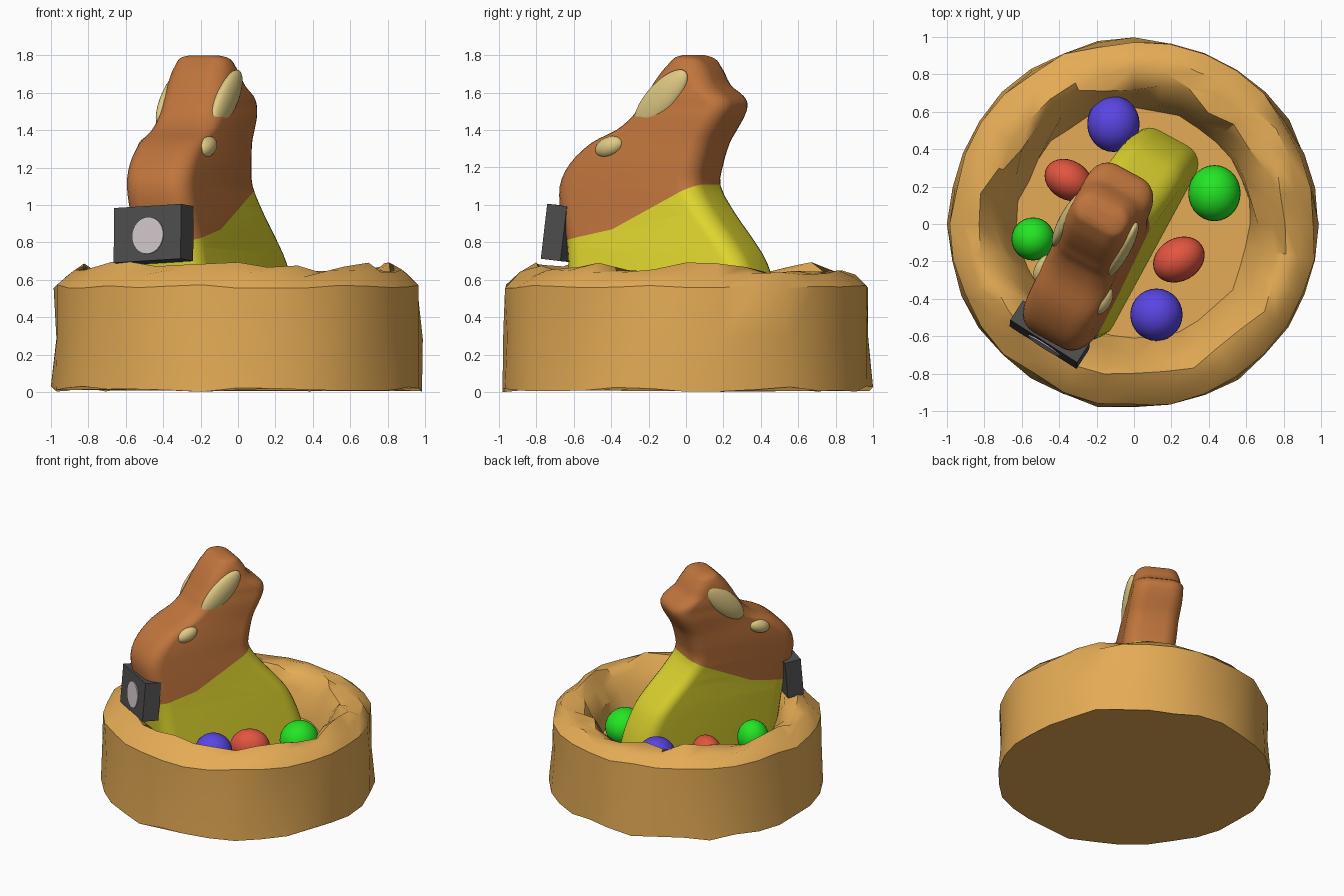
import bpy, bmesh, math, random
from mathutils import Matrix, Vector

random.seed(4)
cube = bpy.data.objects.get("Cube")
if cube:
    bpy.data.objects.remove(cube, do_unlink=True)


def material(name, rgb):
    m = bpy.data.materials.new(name)
    m.use_nodes = True
    m.diffuse_color = (*rgb, 1)
    m.node_tree.nodes["Principled BSDF"].inputs["Base Color"].default_value = (*rgb, 1)
    return m


TAN = material("basket tan", (.78, .41, .092))
BROWN = material("chocolate brown", (.53, .178, .046))
YELLOW = material("foil yellow", (.74, .67, .028))
CREAM = material("cream", (.74, .59, .23))
GREY = material("dark grey", (.078, .078, .078))
PALE = material("pale lilac", (.66, .58, .61))
RED = material("egg red", (.76, .09, .05))
GREEN = material("egg green", (.017, .79, .017))
BLUE = material("egg blue", (.10, .06, .77))

# Frame of the turned rabbit: local -y is its facing direction
FRAME = Matrix.Rotation(math.radians(-28.5), 4, 'Z')


def finish(name, bm, mats, matrix=Matrix(), angle=40):
    bmesh.ops.recalc_face_normals(bm, faces=bm.faces)
    mesh = bpy.data.meshes.new(name)
    bm.to_mesh(mesh)
    bm.free()
    for m in mats:
        mesh.materials.append(m)
    obj = bpy.data.objects.new(name, mesh)
    bpy.context.collection.objects.link(obj)
    obj.matrix_world = matrix
    bpy.ops.object.select_all(action='DESELECT')
    obj.select_set(True)
    bpy.context.view_layer.objects.active = obj
    bpy.ops.object.shade_smooth_by_angle(angle=math.radians(angle))
    return obj


def loft(rings):
    """Skin a stack of equal rings and cap both ends."""
    bm = bmesh.new()
    rows = [[bm.verts.new(p) for p in ring] for ring in rings]
    n = len(rows[0])
    for a, b in zip(rows, rows[1:]):
        for i in range(n):
            j = (i + 1) % n
            bm.faces.new((a[i], a[j], b[j], b[i]))
    bm.faces.new(rows[0])
    bm.faces.new(rows[-1])
    return bm


def ellipsoid(name, mat, loc, size, matrix=Matrix(), rot=Matrix()):
    bm = bmesh.new()
    bmesh.ops.create_uvsphere(bm, u_segments=28, v_segments=16, radius=1)
    m = matrix @ Matrix.Translation(loc) @ rot @ Matrix.Diagonal((*size, 1))
    bmesh.ops.transform(bm, matrix=m, verts=bm.verts)
    return finish(name, bm, [mat], angle=60)


# Basket: rough turned bowl; columns are radius, height, radius noise, height noise
bowl = [(.99, .018, .012, .018), (.98, .3, .01, .02), (.972, .565, .015, .01),
        (.90, .635, .02, .025), (.81, .66, .03, .04), (.745, .61, .035, .04),
        (.67, .49, .035, .04), (.62, .34, .015, 0)]
SIDES = 32
rings = []
for r, z, dr, dz in bowl:
    ring = []
    for i in range(SIDES):
        a = math.tau * i / SIDES
        rr = r + random.uniform(-dr, dr)
        ring.append((rr * math.cos(a), rr * math.sin(a), z + random.uniform(-dz, dz)))
    rings.append(ring)
finish("basket", loft(rings), [TAN], angle=35)

# Rabbit body: height, front, back, half width
keys = [(.30, -.64, .51, .195), (.50, -.67, .47, .195), (.69, -.69, .395, .195),
        (.82, -.71, .30, .195), (.95, -.75, .19, .195), (1.10, -.765, .09, .195),
        (1.22, -.71, .10, .195), (1.33, -.59, .135, .19), (1.40, -.44, .175, .19),
        (1.47, -.35, .215, .19), (1.53, -.31, .235, .185), (1.58, -.275, .21, .185),
        (1.64, -.24, .13, .18), (1.72, -.185, .085, .17), (1.77, -.135, .045, .15),
        (1.79, -.11, .01, .125), (1.80, -.08, -.02, .08)]


def lean(z):
    return -.06 - .1 * (z - .6)


def smooth_rows(rows, steps=3):
    out = []
    for i in range(len(rows) - 1):
        p = [Vector(rows[min(max(i + k, 0), len(rows) - 1)]) for k in (-1, 0, 1, 2)]
        for s in range(steps):
            t = s / steps
            out.append(p[1] + t / 2 * (p[2] - p[0] + t * (
                2 * p[0] - 5 * p[1] + 4 * p[2] - p[3] + t * (3 * (p[1] - p[2]) + p[3] - p[0]))))
    return out + [Vector(rows[-1])]


def rounded_rectangle(z, front, back, hw):
    mid, hl = (front + back) / 2, (back - front) / 2
    r = min(.11, hl * .9, hw * .9)
    pts = []
    for q, (sx, sy) in enumerate(((1, 1), (-1, 1), (-1, -1), (1, -1))):
        for k in range(7):
            a = math.pi / 2 * (q + k / 6)
            pts.append((lean(z) + sx * (hw - r) + r * math.cos(a),
                        mid + sy * (hl - r) + r * math.sin(a), z))
    return pts


bm = loft([rounded_rectangle(*row) for row in smooth_rows(keys)])

# Foil edge: two sloping cuts meeting at one height, colour by side
JOIN, SLOPES = Vector((0, -.39, .87)), (.2, .5)
for slope in SLOPES:
    bmesh.ops.bisect_plane(bm, geom=bm.verts[:] + bm.edges[:] + bm.faces[:],
                           plane_co=JOIN, plane_no=(0, -slope, 1))
for f in bm.faces:
    c = f.calc_center_median() - JOIN
    f.material_index = int(c.z < max(s * c.y for s in SLOPES))
finish("rabbit_body", bm, [BROWN, YELLOW], FRAME, angle=50)

# Eyes and ear patches on both sides
for side, label in ((1, "left"), (-1, "right")):
    for part, u, z, off, size, tilt in (
            ("eye", -.44, 1.31, .178, (.048, .085, .053), 20),
            ("ear_patch", -.147, 1.565, .166, (.044, .21, .085), 44)):
        ellipsoid(f"{label}_{part}", CREAM, (lean(z) + side * off, u, z), size,
                  FRAME, Matrix.Rotation(math.radians(tilt), 4, 'X'))

# Neck tag with round plate
tag = (FRAME @ Matrix.Translation((-.114, -.735, .842))
       @ Matrix.Rotation(math.radians(-4), 4, 'Z')
       @ Matrix.Rotation(math.radians(-3), 4, 'Y')
       @ Matrix.Rotation(math.radians(-6), 4, 'X'))
bm = bmesh.new()
bmesh.ops.create_cube(bm, size=1, matrix=Matrix.Diagonal((.425, .125, .295, 1)))
finish("neck_tag", bm, [GREY], tag)
bm = bmesh.new()
bmesh.ops.create_cone(bm, cap_ends=True, segments=32, radius1=.099, radius2=.099, depth=.009,
                      matrix=Matrix.Translation((.005, -.065, -.012)) @ Matrix.Rotation(math.pi / 2, 4, 'X'))
finish("tag_plate", bm, [PALE], tag)

# Eggs: colour, position, half sizes, turn
eggs = [("blue_egg_back", BLUE, (-.11, .535, .46), (.14, .15, .14), 0),
        ("blue_egg_front", BLUE, (.12, -.485, .475), (.14, .14, .14), 0),
        ("red_egg_back", RED, (-.35, .235, .44), (.135, .105, .125), -30),
        ("red_egg_front", RED, (.24, -.19, .44), (.145, .115, .13), 30),
        ("green_egg_left", GREEN, (.43, .165, .41), (.14, .15, .14), 0),
        ("green_egg_right", GREEN, (-.54, -.08, .49), (.115, .115, .13), 0)]
for name, mat, loc, size, turn in eggs:
    ellipsoid(name, mat, loc, size, rot=Matrix.Rotation(math.radians(turn), 4, 'Z'))
